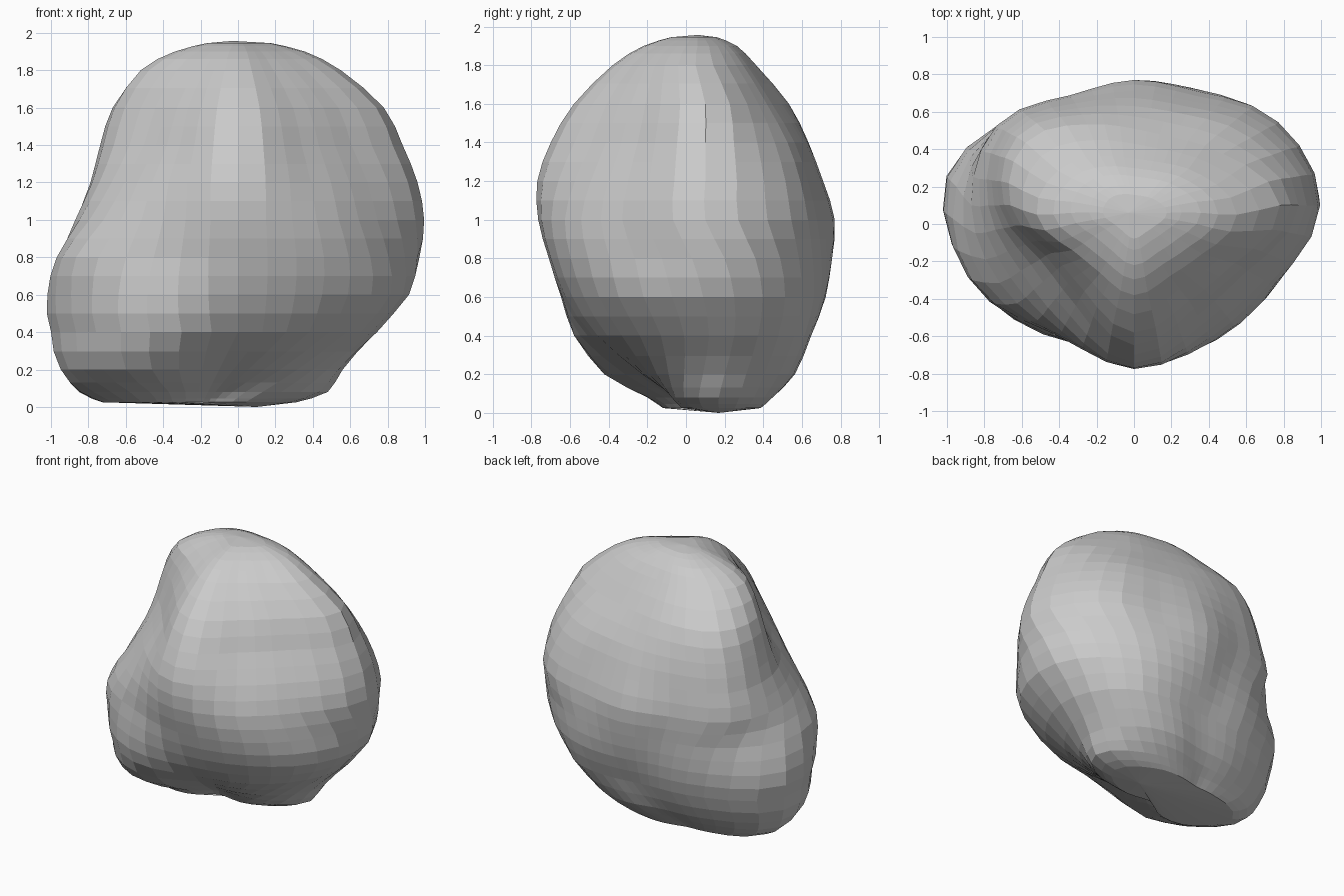
import bpy, bmesh
from math import cos, sin, tau

if "Cube" in bpy.data.objects:
    bpy.data.objects.remove(bpy.data.objects["Cube"])

# Horizontal slices of the boulder: height, centre y, then 12 radii every 30 degrees from +x
SLICES = [
    (.08, .17, .64, .47, .32, .25, .26, .40, .69, .60, .42, .24, .26, .45),
    (.20, .20, .66, .56, .42, .33, .36, .52, .83, .84, .72, .45, .48, .58),
    (.40, .25, .74, .62, .46, .38, .42, .62, .98, 1.0, .94, .76, .76, .76),
    (.60, .25, .90, .70, .54, .46, .48, .68, 1.0, 1.03, .97, .89, .90, .94),
    (.80, .20, .97, .77, .61, .555, .56, .74, .95, 1.0, .90, .91, .92, .93),
    (1.0, .10, .995, .89, .70, .67, .68, .85, .87, .83, .80, .865, .84, .86),
    (1.2, .10, .96, .83, .64, .61, .65, .81, .78, .70, .74, .87, .78, .80),
    (1.4, .10, .88, .72, .56, .53, .60, .76, .72, .58, .62, .80, .68, .70),
    (1.6, .10, .78, .55, .42, .41, .50, .67, .66, .51, .53, .68, .59, .62),
    (1.8, .05, .55, .42, .32, .30, .36, .47, .52, .38, .36, .43, .38, .42),
]
STEP_A, STEP_Z = 3, 2


def catmull(a, b, c, d, t):
    return b + .5 * t * (c - a + t * (2*a - 5*b + 4*c - d + t * (3*(b - c) + d - a)))


def cap(row, z, y, scale):
    return (z, y) + tuple(r * scale for r in row[2:])


# Rounded ends
rows = [cap(SLICES[0], .025, .17, .78)] + SLICES
rows += [cap(SLICES[-1], 1.9, .06, .65), cap(SLICES[-1], 1.945, .06, .32)]

# Smooth between the slices
dense = []
n = len(rows)
for i in range(n - 1):
    quad = [rows[min(max(i + k, 0), n - 1)] for k in (-1, 0, 1, 2)]
    for s in range(STEP_Z):
        dense.append([catmull(*v, s / STEP_Z) for v in zip(*quad)])
dense.append(list(rows[-1]))

# Boulder skin
bm = bmesh.new()
count = 12 * STEP_A
rings = []
for row in dense:
    z, cy, rad = row[0], row[1], row[2:]
    cx = min(0, z / 2 - .2)
    ring = []
    for j in range(count):
        k, s = divmod(j, STEP_A)
        r = catmull(*[rad[(k + m) % 12] for m in (-1, 0, 1, 2)], s / STEP_A)
        a = tau * j / count
        ring.append(bm.verts.new((cx + r * cos(a), cy + r * sin(a), z)))
    rings.append(ring)
for lo, hi in zip(rings, rings[1:]):
    for j in range(count):
        k = (j + 1) % count
        bm.faces.new((lo[j], lo[k], hi[k], hi[j]))
for ring, pole in ((rings[0], (.1, .17, 0)), (rings[-1], (-.03, .06, 1.957))):
    p = bm.verts.new(pole)
    for j in range(count):
        bm.faces.new((ring[j], ring[(j + 1) % count], p))
bmesh.ops.recalc_face_normals(bm, faces=bm.faces)

mesh = bpy.data.meshes.new("boulder")
bm.to_mesh(mesh)
bm.free()
bpy.context.collection.objects.link(bpy.data.objects.new("boulder", mesh))
